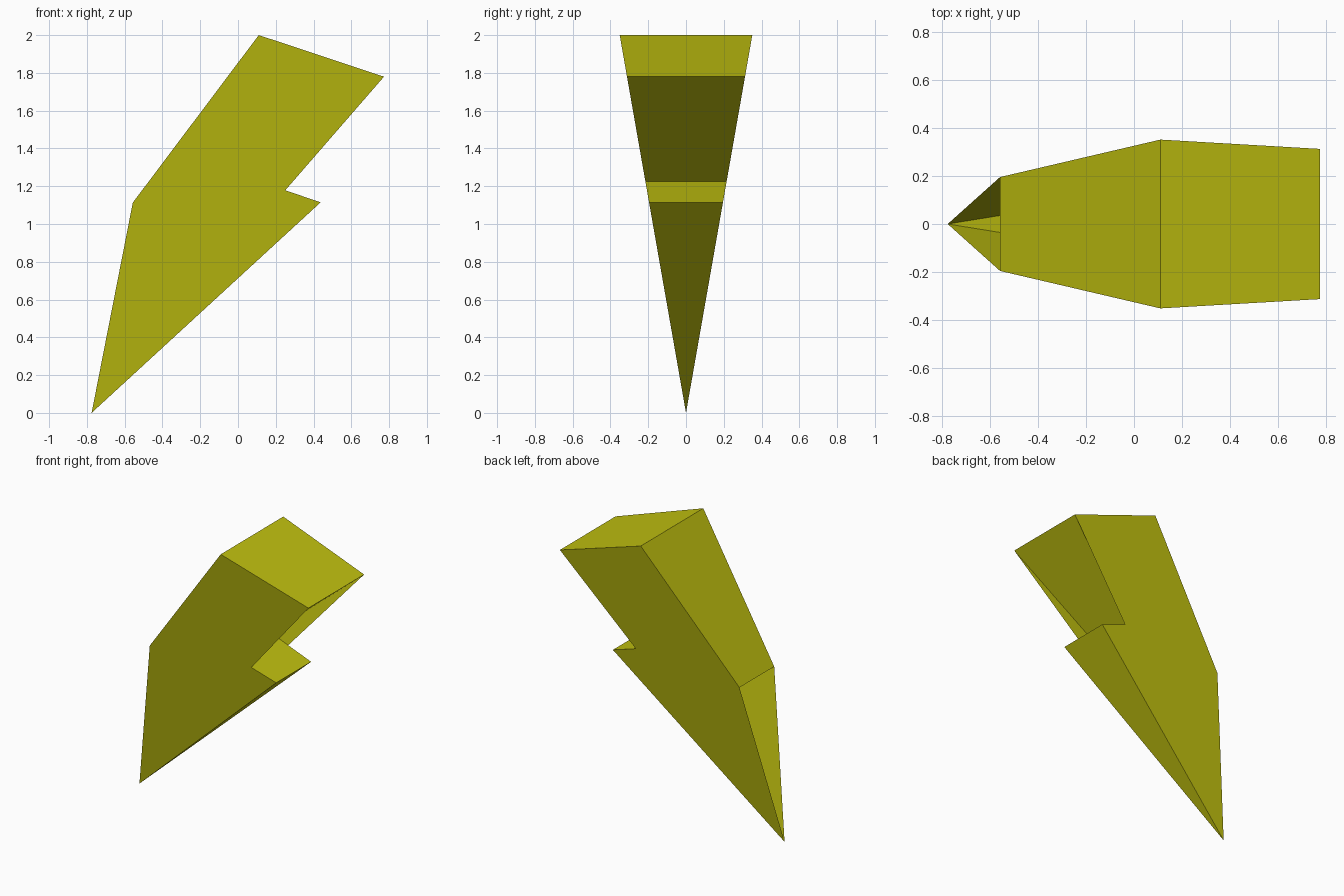
import bpy
import bmesh

# Remove the default cube
cube = bpy.data.objects.get("Cube")
if cube:
    bpy.data.objects.remove(cube, do_unlink=True)

# Single yellow material
COLOUR = (0.53, 0.53, 0.005, 1.0)
yellow = bpy.data.materials.new("olive_yellow")
yellow.use_nodes = True
yellow.diffuse_color = COLOUR
bsdf = next(n for n in yellow.node_tree.nodes if n.type == 'BSDF_PRINCIPLED')
bsdf.inputs["Base Color"].default_value = COLOUR

# Bolt profile in x, z; the depth grows in proportion to the height
PROFILE = {
    "tip": (-0.775, 0.0),
    "shoulder": (-0.557, 1.113),
    "top": (0.11, 2.0),
    "top_corner": (0.773, 1.78),
    "wall_notch": (0.25, 1.178),     # where the side walls end at the notch
    "inner_notch": (0.107, 1.226),   # deeper corner between the walls
    "barb": (0.438, 1.115),
}
TAPER = 0.1755

bm = bmesh.new()
verts = {}
for name, (x, z) in PROFILE.items():
    if name == "tip":
        verts[name] = [bm.verts.new((x, 0, z))] * 2
    else:
        verts[name] = [bm.verts.new((x, s * TAPER * z, z)) for s in (-1, 1)]

# Side walls
outline = ["tip", "barb", "wall_notch", "top_corner", "top", "shoulder"]
bm.faces.new([verts[n][0] for n in outline])
bm.faces.new([verts[n][1] for n in reversed(outline)])

# Bands across the depth: back slope, top, overhang, ledge
for a, b in (("shoulder", "top"), ("top", "top_corner"),
             ("top_corner", "inner_notch"), ("inner_notch", "barb")):
    bm.faces.new((verts[a][0], verts[b][0], verts[b][1], verts[a][1]))

# Underside running down to the tip; the upper side of the point is open
bm.faces.new((verts["barb"][0], verts["tip"][0], verts["barb"][1]))

mesh = bpy.data.meshes.new("lightning_bolt")
bm.to_mesh(mesh)
bm.free()
mesh.materials.append(yellow)
bolt = bpy.data.objects.new("lightning_bolt", mesh)
bpy.context.collection.objects.link(bolt)
